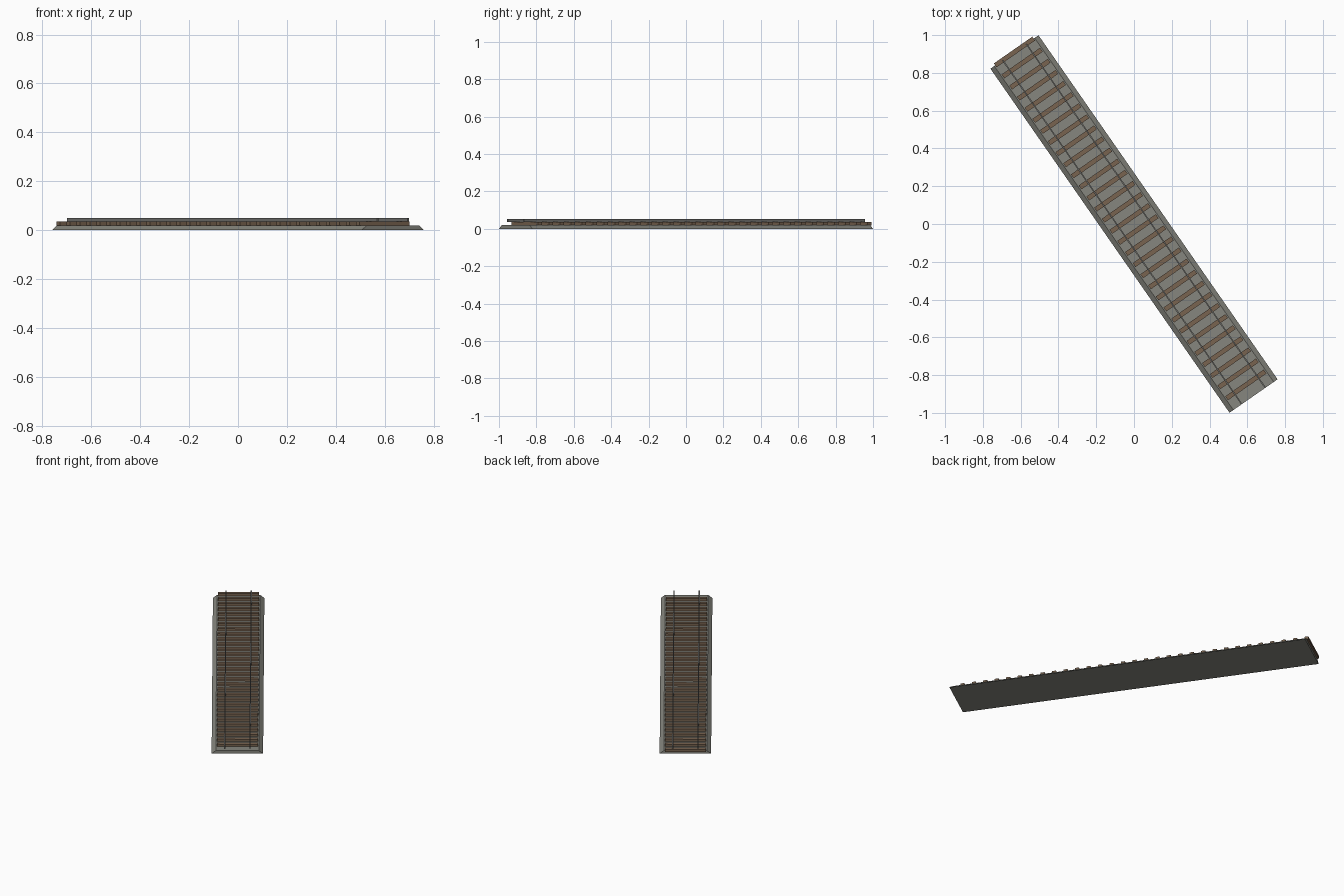
import bpy
import math
from mathutils import Matrix

cube = bpy.data.objects.get("Cube")
if cube:
    bpy.data.objects.remove(cube)

LENGTH = 2.218
TURN = Matrix.Rotation(math.radians(34.8), 4, 'Z')
SLEEPERS = 31


def material(name, color):
    mat = bpy.data.materials.new(name)
    mat.use_nodes = True
    mat.diffuse_color = (*color, 1)
    mat.node_tree.nodes["Principled BSDF"].inputs["Base Color"].default_value = (*color, 1)
    return mat


def extrude_along(name, profile, start, end, mat):
    """Sweep an (across, height) profile along the track."""
    n = len(profile)
    verts = [(x, y, z) for y in (start, end) for x, z in profile]
    faces = [(i, (i + 1) % n, n + (i + 1) % n, n + i) for i in range(n)]
    faces += [tuple(reversed(range(n))), tuple(range(n, 2 * n))]
    mesh = bpy.data.meshes.new(name)
    mesh.from_pydata([TURN @ Matrix.Translation(v).translation for v in verts], [], faces)
    mesh.materials.append(mat)
    obj = bpy.data.objects.new(name, mesh)
    bpy.context.collection.objects.link(obj)
    # Consistent outward normals
    import bmesh
    bm = bmesh.new()
    bm.from_mesh(mesh)
    bmesh.ops.recalc_face_normals(bm, faces=bm.faces)
    bm.to_mesh(mesh)
    bm.free()
    return obj


def box(center, half, low, high):
    return [(center - half, low), (center + half, low),
            (center + half, high), (center - half, high)]


gravel = material("gravel_grey", (0.24, 0.24, 0.21))
wood = material("sleeper_brown", (0.19, 0.125, 0.08))
steel = material("rail_grey", (0.17, 0.17, 0.16))

# Gravel bed with sloped sides
bed = [(-0.155, 0), (0.155, 0), (0.13, 0.02), (-0.13, 0.02)]
extrude_along("gravel_bed", bed, -LENGTH / 2, LENGTH / 2, gravel)

# Evenly spaced sleepers, starting on the far end
step = LENGTH / SLEEPERS
for i in range(SLEEPERS):
    y = LENGTH / 2 - i * step
    extrude_along(f"sleeper_{i + 1}", box(0, 0.124, 0.018, 0.035), y - 0.0125, y + 0.0125, wood)

# Pair of rails
for side, x in (("left", 0.076), ("right", -0.076)):
    extrude_along(f"{side}_rail", box(x, 0.0035, 0.035, 0.051), -LENGTH / 2, LENGTH / 2, steel)
